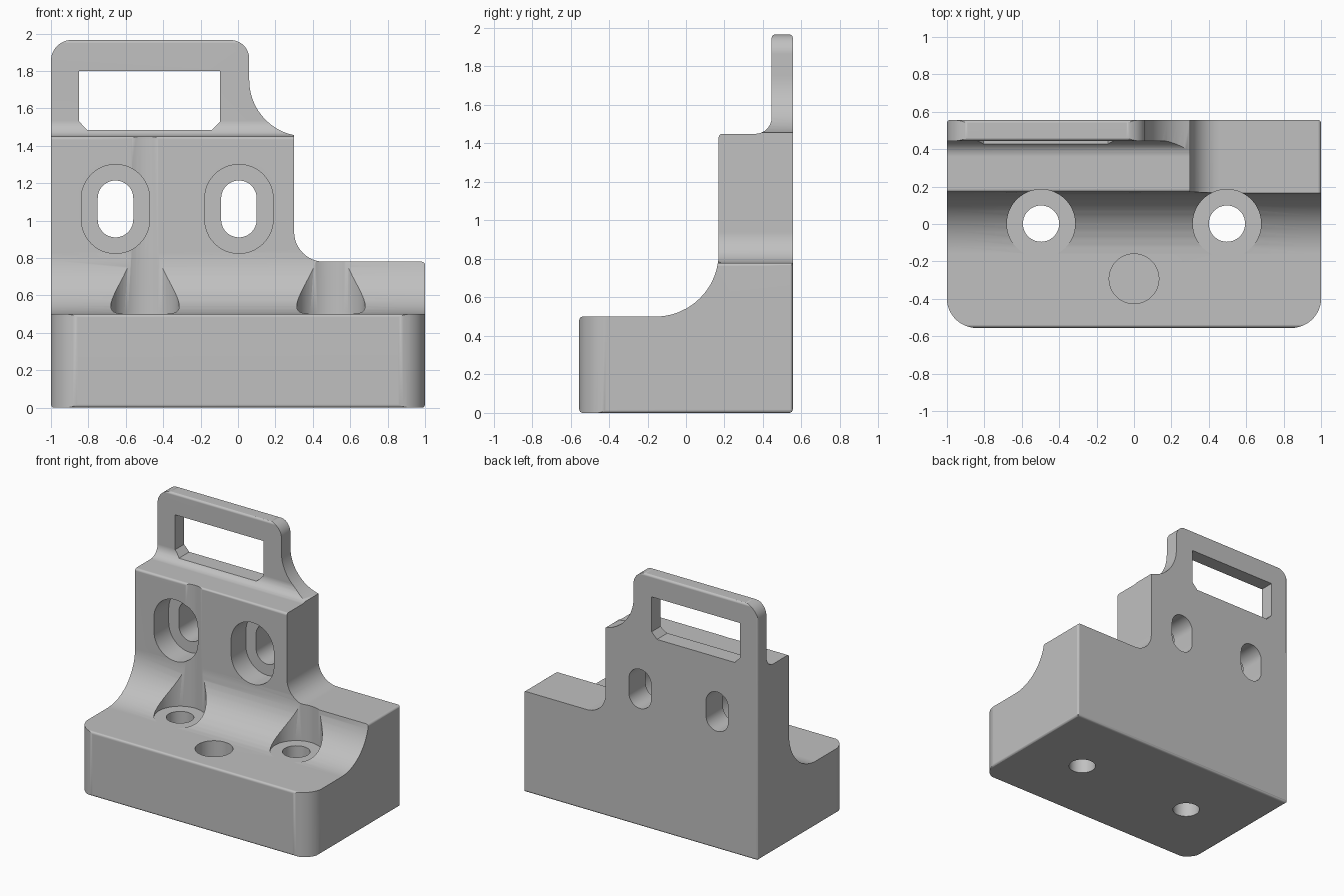
import bpy, bmesh
from math import pi, sin, cos, tan, atan2, radians
from mathutils import Vector

old = bpy.data.objects.get("Cube")
if old:
    bpy.data.objects.remove(old, do_unlink=True)

steel = bpy.data.materials.new("light grey")
steel.use_nodes = True
GREY = (0.53, 0.53, 0.53, 1)
steel.diffuse_color = GREY
steel.node_tree.nodes["Principled BSDF"].inputs["Base Color"].default_value = GREY


def rounded(points):
    """Outline from (u, v, radius) corners, each corner rounded by its radius."""
    out = []
    for i, (u, v, r) in enumerate(points):
        p = Vector((u, v))
        if r == 0:
            out.append(p)
            continue
        d1 = (Vector(points[i - 1][:2]) - p).normalized()
        d2 = (Vector(points[(i + 1) % len(points)][:2]) - p).normalized()
        half = d1.angle(d2) / 2
        c = p + (d1 + d2).normalized() * (r / sin(half))
        s, e = p + d1 * (r / tan(half)) - c, p + d2 * (r / tan(half)) - c
        a0 = atan2(s.y, s.x)
        sweep = (atan2(e.y, e.x) - a0 + pi) % (2 * pi) - pi
        n = 4 if r < 0.05 else 12
        for k in range(n + 1):
            a = a0 + sweep * k / n
            out.append(c + Vector((cos(a), sin(a))) * r)
    return [p for i, p in enumerate(out) if (p - out[i - 1]).length > 1e-5]


def prism(name, points, axis, low, high):
    """Extrude a rounded outline along one axis."""
    place = {"x": lambda u, v, w: (w, u, v),
             "y": lambda u, v, w: (u, w, v),
             "z": lambda u, v, w: (u, v, w)}[axis]
    bm = bmesh.new()
    ring = rounded(points)
    a = [bm.verts.new(place(p.x, p.y, low)) for p in ring]
    b = [bm.verts.new(place(p.x, p.y, high)) for p in ring]
    bm.faces.new(a)
    bm.faces.new(b)
    for i in range(len(ring)):
        bm.faces.new((a[i - 1], a[i], b[i], b[i - 1]))
    bmesh.ops.recalc_face_normals(bm, faces=bm.faces)
    mesh = bpy.data.meshes.new(name)
    bm.to_mesh(mesh)
    bm.free()
    mesh.materials.append(steel)
    ob = bpy.data.objects.new(name, mesh)
    bpy.context.collection.objects.link(ob)
    return ob


def combine(target, tool, operation):
    """Apply a boolean and discard the tool."""
    mod = target.modifiers.new("combine", "BOOLEAN")
    mod.operation, mod.solver, mod.object = operation, "EXACT", tool
    bpy.context.view_layer.objects.active = target
    bpy.ops.object.modifier_apply(modifier=mod.name)
    bpy.data.objects.remove(tool, do_unlink=True)


def slot(u, v, r, straight=0):
    """Circle, or upright slot when straight is given."""
    h = r + straight
    return [(u - r, v - h, r), (u + r, v - h, r), (u + r, v + h, r), (u - r, v + h, r)]


EDGE = 0.018

# Side profile: base, swept fillet, upright wall, thin handle
block = prism("mounting_block", [
    (-0.555, 0, EDGE), (0.555, 0, EDGE), (0.555, 1.966, EDGE), (0.445, 1.966, EDGE),
    (0.445, 1.45, 0.085), (0.17, 1.45, EDGE), (0.17, 0.5, 0.33), (-0.555, 0.5, EDGE),
], "x", -1.2, 1.2)

# Front outline: low step on the left, concave sweep up to the handle
sweep = [(0.36 + 0.3 * cos(a), 1.75 + 0.3 * sin(a), 0)
         for a in (radians(258.4 - 78.4 * k / 12) for k in range(13))]
front = prism("front_outline", [
    (-1, -0.001, EDGE), (1, -0.001, EDGE), (1, 0.78, EDGE), (0.30, 0.78, 0.16),
    *sweep, (0.06, 1.965, 0.1), (-1, 1.965, 0.11),
], "y", -1, 1)
combine(block, front, "INTERSECT")

# Plan outline: large rounds on the front corners
plan = prism("plan_outline", [
    (-1.001, -0.556, 0.16), (1.001, -0.556, 0.16), (1.001, 0.556, EDGE), (-1.001, 0.556, EDGE),
], "z", -0.2, 2.2)
combine(block, plan, "INTERSECT")

# Handle window with chamfered lower corners
window = prism("window_cutter", [
    (-0.85, 1.80, 0), (-0.85, 1.53, 0), (-0.805, 1.483, 0),
    (-0.14, 1.483, 0), (-0.095, 1.53, 0), (-0.095, 1.80, 0),
], "y", 0.2, 0.8)
combine(block, window, "DIFFERENCE")

# Vertical bolt holes with spot faces that graze the wall
for x in (-0.497, 0.497):
    combine(block, prism("spot_face_cutter", slot(x, 0.002, 0.183), "z", 0.498, 2.2), "DIFFERENCE")
    combine(block, prism("bolt_cutter", slot(x, 0.002, 0.097), "z", -0.2, 0.8), "DIFFERENCE")

# Horizontal slots with recessed seats
for x in (-0.655, 0.005):
    combine(block, prism("seat_cutter", slot(x, 1.062, 0.183, 0.055), "y", -0.4, 0.35), "DIFFERENCE")
    combine(block, prism("slot_cutter", slot(x, 1.062, 0.095, 0.057), "y", 0.2, 0.8), "DIFFERENCE")

# Blind hole in the base
combine(block, prism("blind_hole_cutter", slot(0, -0.293, 0.133), "z", 0.2, 0.8), "DIFFERENCE")

# Smooth curves, crisp edges
bpy.ops.object.select_all(action="DESELECT")
block.select_set(True)
bpy.context.view_layer.objects.active = block
bpy.ops.object.shade_smooth_by_angle(angle=radians(30))
normals = block.modifiers.new("even_normals", "WEIGHTED_NORMAL")
normals.keep_sharp = True
